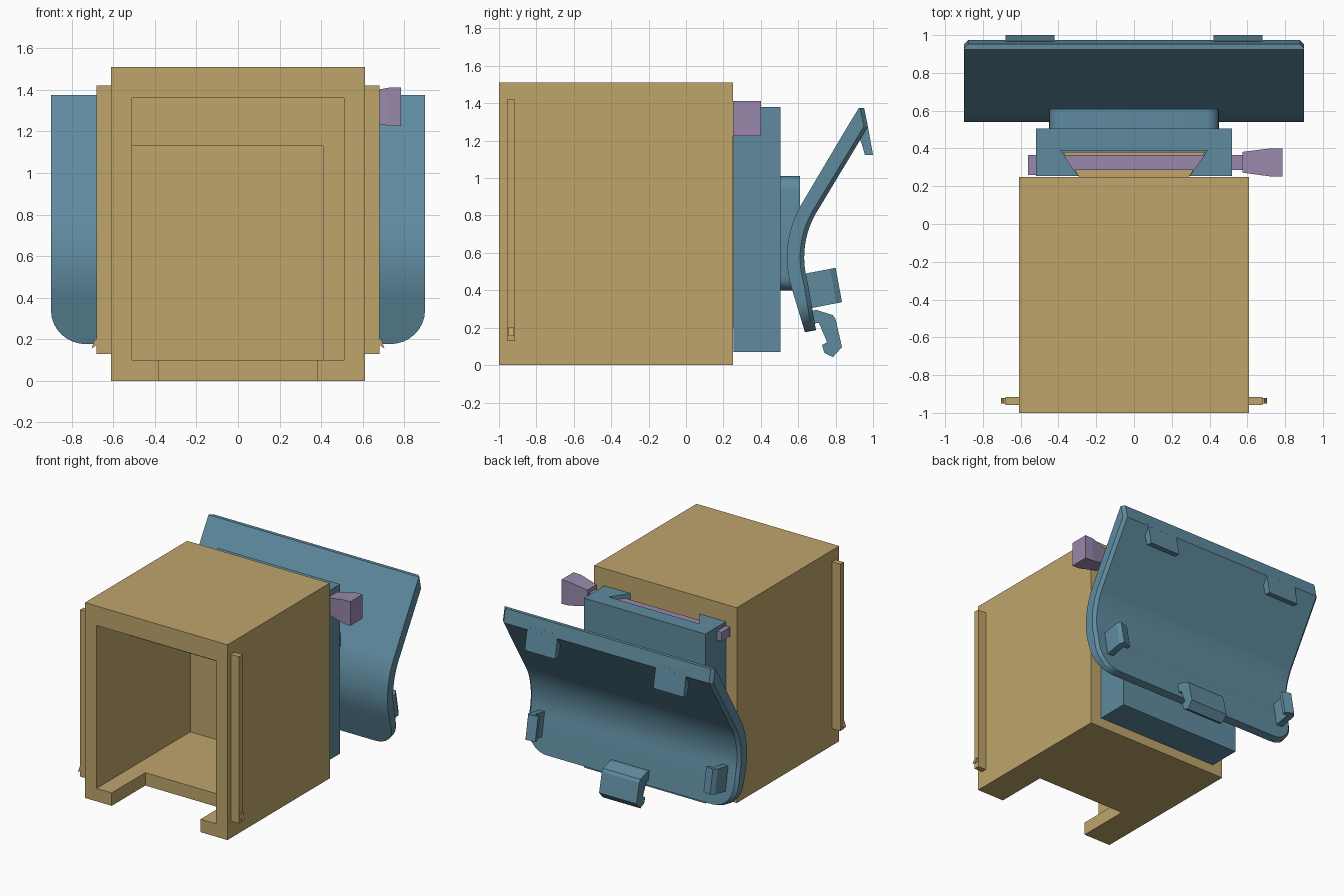
import bpy, bmesh, math
from mathutils import Vector

if "Cube" in bpy.data.objects:
    bpy.data.objects.remove(bpy.data.objects["Cube"])


def material(name, rgb):
    m = bpy.data.materials.new(name)
    m.diffuse_color = (*rgb, 1)
    m.use_nodes = True
    m.node_tree.nodes["Principled BSDF"].inputs["Base Color"].default_value = m.diffuse_color
    return m


TAN = material("tan", (0.52, 0.375, 0.15))
BLUE = material("slate_blue", (0.115, 0.26, 0.35))
PURPLE = material("dusty_purple", (0.32, 0.25, 0.41))


def finish(name, bm, mat):
    bmesh.ops.recalc_face_normals(bm, faces=bm.faces)
    me = bpy.data.meshes.new(name)
    bm.to_mesh(me)
    bm.free()
    ob = bpy.data.objects.new(name, me)
    bpy.context.collection.objects.link(ob)
    me.materials.append(mat)
    return ob


def loft(name, rings, mat):
    """Skin a list of closed rings and cap both ends."""
    bm = bmesh.new()
    vs = [[bm.verts.new(p) for p in ring] for ring in rings]
    n = len(vs[0])
    for a, b in zip(vs, vs[1:]):
        for i in range(n):
            j = (i + 1) % n
            bm.faces.new((a[i], a[j], b[j], b[i]))
    bm.faces.new(vs[0])
    bm.faces.new(vs[-1])
    return finish(name, bm, mat)


def prism(name, pts, axis, lo, hi, mat):
    """Extrude a profile along x (yz points), y (xz points) or z (xy points)."""
    def place(p, t):
        q = list(p)
        q.insert("xyz".index(axis), t)
        return q
    return loft(name, [[place(p, t) for p in pts] for t in (lo, hi)], mat)


def box(name, x, y, z, mat):
    return prism(name, [(x[0], y[0]), (x[1], y[0]), (x[1], y[1]), (x[0], y[1])], "z", *z, mat)


def cut(ob, cutter):
    cutter.hide_render = True
    m = ob.modifiers.new("cut", "BOOLEAN")
    m.operation, m.solver, m.object = "DIFFERENCE", "EXACT", cutter
    bpy.context.view_layer.objects.active = ob
    bpy.ops.object.modifier_apply(modifier=m.name)
    bpy.data.objects.remove(cutter)


# Open-fronted housing with a stepped cavity and a notch in the floor
housing = box("housing", (-.61, .61), (-1, .25), (0, 1.51), TAN)
cut(housing, box("front_cavity", (-.51, .51), (-1.1, -.6), (.1, 1.36), TAN))
cut(housing, box("rear_cavity", (-.51, .41), (-.7, .145), (.1, 1.13), TAN))
cut(housing, box("floor_notch", (-.38, .38), (-1.1, -.59), (-.1, .15), TAN))

# Side rails with a small catch near the bottom
for s, side in ((1, "right"), (-1, "left")):
    box(side + "_rail", sorted((s * .60, s * .68)), (-.957, -.915), (.13, 1.42), TAN)
    prism(side + "_rail_catch", [(s * .67, .20), (s * .69, .20), (s * .705, .155), (s * .67, .18)],
          "y", -.95, -.92, TAN)

# Dovetail on the housing back
prism("dovetail", [(-.285, .24), (.285, .24), (.375, .38), (-.375, .38)], "z", .2, 1.30, TAN)

# Mount block with the matching groove, open at the top
mount = box("mount_block", (-.52, .52), (.255, .505), (.07, 1.38), BLUE)
cut(mount, prism("groove", [(-.285, .24), (.285, .24), (.39, .39), (-.39, .39)], "z", .18, 1.5, BLUE))

# Neck with rounded corners
neck = []
for cx, cz, a0 in ((.38, .94, 0), (-.38, .94, 90), (-.38, .47, 180), (.38, .47, 270)):
    for k in range(6):
        a = math.radians(a0 + k * 18)
        neck.append((cx + .07 * math.cos(a), cz + .07 * math.sin(a)))
neck_ob = prism("neck", neck, "y", .50, .61, BLUE)

# Locking pin: shaft, tip and flared handle
box("pin_shaft", (-.53, .60), (.287, .365), (1.28, 1.35), PURPLE)
box("pin_tip", (-.56, -.52), (.26, .365), (1.28, 1.35), PURPLE)


def handle_ring(x, y0, y1, z0, z1):
    return [(x, y0, z0), (x, y1, z0), (x, y1, z1), (x, y0, z1)]


loft("pin_handle", [handle_ring(.575, .272, .382, 1.255, 1.38),
                    handle_ring(.72, .252, .40, 1.228, 1.41),
                    handle_ring(.785, .252, .40, 1.225, 1.412)], PURPLE)

# Curved cradle: rows of (outer, inner) yz points from top to bottom
C, R, T, CH, RAD = Vector((1.105, .576)), .565, .092, .022, .17
rows = [(Vector((.925, 1.376)), Vector((.952, 1.376)), .9),
        (Vector((.872, 1.29)), Vector((.973, 1.273)), .9)]
for k in range(17):
    a = math.radians(147 + 49 * k / 16)
    d = Vector((math.cos(a), math.sin(a)))
    rows.append((C + d * R, C + d * (R - T), .9))
o0, i0 = rows[-1][0], rows[-1][1]
o1, i1 = Vector((.636, .176)), Vector((.695, .187))
length = (o1 - o0).length
for k in range(9):                      # rounded lower corners
    a = math.radians(90 * k / 8)
    f = 1 - RAD * (1 - math.sin(a)) / length
    rows.append((o0.lerp(o1, f), i0.lerp(i1, f), .9 - RAD + RAD * math.cos(a)))
rings = []
for o, i, w in rows:
    m = i + (o - i).normalized() * CH   # chamfered inner rim
    rings.append([(-w, *o), (w, *o), (w, *m), (w - CH, *i), (CH - w, *i), (-w, *m)])
cradle = loft("cradle", rings, BLUE)

# Top hooks and side clips on the cradle
for s, side in ((1, "right"), (-1, "left")):
    prism(side + "_top_hook", [(.945, 1.30), (.968, 1.30), (1.0, 1.123), (.957, 1.123), (.925, 1.23)],
          "x", *sorted((s * .42, s * .68)), BLUE)
    clip = prism(side + "_side_clip", [(.64, .49), (.765, .513), (.80, .33), (.67, .305)],
                 "x", *sorted((s * .76, s * .81)), BLUE)
    lip = [(.755, .511), (.80, .52), (.834, .337), (.79, .328)]
    loft(side + "_clip_lip",
         [[(s * .72, *p) for p in (lip[0], (.78, .516), (.814, .333), lip[3])],
          [(s * .79, *p) for p in lip],
          [(s * .81, *p) for p in (lip[0], (.77, .514), (.804, .331), lip[3])]], BLUE)

# Bottom latch
prism("bottom_latch", [(.64, .29), (.70, .294), (.786, .267), (.800, .245), (.834, .096), (.786, .043),
                       (.74, .065), (.727, .107), (.754, .123), (.711, .225), (.64, .22)],
      "x", -.16, .16, BLUE)

# Smooth the curved parts, keeping sharp edges
for ob in (cradle, neck_ob):
    bpy.ops.object.select_all(action="DESELECT")
    ob.select_set(True)
    bpy.context.view_layer.objects.active = ob
    bpy.ops.object.shade_smooth_by_angle(angle=math.radians(25))
